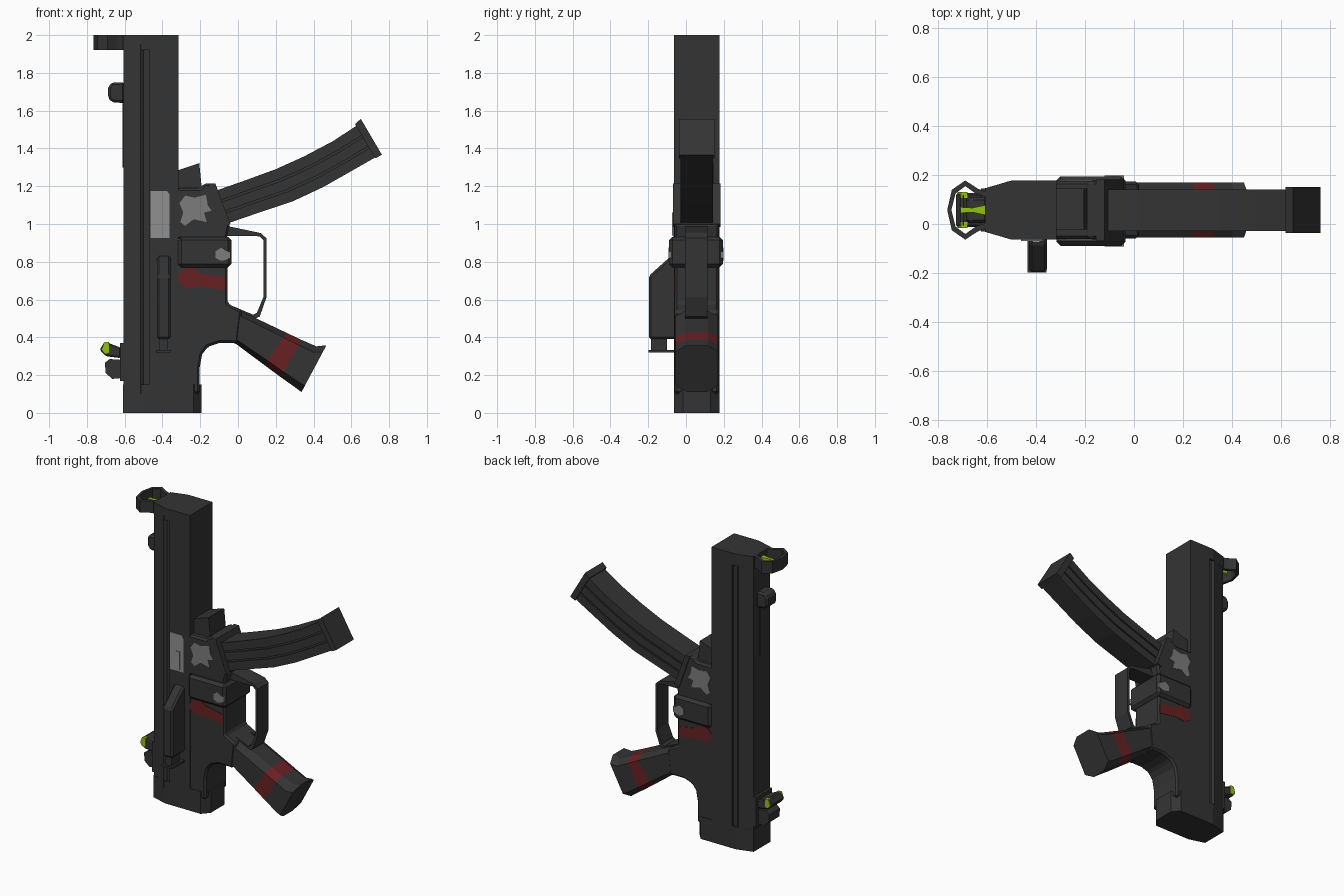
import bpy, bmesh

CY = 0.057  # middle plane of the body in y


def material(name, rgb):
    m = bpy.data.materials.new(name)
    m.diffuse_color = (*rgb, 1)
    return m


DARK = material("dark_metal", (0.034, 0.034, 0.034))
STEEL = material("bare_steel", (0.28, 0.28, 0.28))
WORN = material("worn_grey", (0.20, 0.20, 0.20))
RED = material("red_paint", (0.14, 0.015, 0.016))
GREEN = material("sight_green", (0.28, 0.55, 0.005))


def finish(name, bm, mats, bevel=0):
    bmesh.ops.recalc_face_normals(bm, faces=bm.faces)
    me = bpy.data.meshes.new(name)
    bm.to_mesh(me)
    bm.free()
    for m in mats:
        me.materials.append(m)
    ob = bpy.data.objects.new(name, me)
    bpy.context.collection.objects.link(ob)
    if bevel:
        b = ob.modifiers.new("bevel", 'BEVEL')
        b.width, b.segments = bevel, 1
        b.limit_method, b.angle_limit = 'ANGLE', 0.6
    return ob


def prism(name, pts, axis, a, b, mat=DARK, bevel=0):
    """Extrude a 2D profile along an axis from a to b."""
    def put(p, t):
        u, v = p
        return {'x': (t, u, v), 'y': (u, t, v), 'z': (u, v, t)}[axis]
    bm = bmesh.new()
    lo = [bm.verts.new(put(p, a)) for p in pts]
    hi = [bm.verts.new(put(p, b)) for p in pts]
    bm.faces.new(lo)
    bm.faces.new(hi)
    n = len(pts)
    for i in range(n):
        j = (i + 1) % n
        bm.faces.new((lo[i], lo[j], hi[j], hi[i]))
    return finish(name, bm, [mat], bevel)


def box(name, x, y, z, mat=DARK, bevel=0):
    pts = [(x[0], z[0]), (x[1], z[0]), (x[1], z[1]), (x[0], z[1])]
    return prism(name, pts, 'y', y[0], y[1], mat, bevel)


def loft(name, tops, bottoms, section, red_span=None):
    """Sweep a (t, y) section between matching top and bottom edge points."""
    bm = bmesh.new()
    rings = []
    for (tx, tz), (bx, bz) in zip(tops, bottoms):
        rings.append([bm.verts.new((bx + (tx - bx) * t, CY + y, bz + (tz - bz) * t))
                      for t, y in section])
    n = len(section)
    for k in range(len(rings) - 1):
        for i in range(n):
            j = (i + 1) % n
            f = bm.faces.new((rings[k][i], rings[k][j], rings[k + 1][j], rings[k + 1][i]))
            f.material_index = 1 if k == red_span else 0
    bm.faces.new(rings[0])
    bm.faces.new(rings[-1])
    return finish(name, bm, [DARK, RED])


def mirrored(half):
    """Complete an (x, y) outline about the middle plane."""
    return half + [(x, 2 * CY - y) for x, y in reversed(half) if abs(y - CY) > 1e-4]


# Receiver: lower slab, narrower chamfered upper tube, end caps
prism("receiver_slab", mirrored([(-0.316, 0.178), (-0.47, 0.178)]), 'z', 0.1, 1.95)
prism("receiver_tube", mirrored([(-0.46, 0.162), (-0.50, 0.162), (-0.515, 0.174), (-0.607, 0.145)]),
      'z', 0.1, 1.95)
prism("muzzle_cap", mirrored([(-0.316, 0.178), (-0.50, 0.178), (-0.61, 0.146)]), 'z', 1.92, 2.0)
prism("end_cap", mirrored([(-0.193, 0.13), (-0.235, 0.178), (-0.50, 0.178), (-0.61, 0.146)]),
      'z', 0.0, 0.15)
box("cocking_slot", (-0.611, -0.60), (0.035, 0.08), (1.3, 1.66))

# Ejection port plate and its small inner step
prism("ejection_port", [(-0.463, 0.925), (-0.362, 0.925), (-0.362, 1.155), (-0.375, 1.175),
                        (-0.463, 1.175)], 'y', -0.069, -0.055, STEEL)
box("ejection_step", (-0.415, -0.385), (-0.075, -0.06), (0.94, 1.06), STEEL)

# Side slide block with its foot
prism("side_block", [(-0.05, 0.83), (-0.08, 0.83), (-0.197, 0.725), (-0.197, 0.39), (-0.05, 0.39)],
      'x', -0.43, -0.355, DARK, 0.012)
box("block_stem", (-0.415, -0.37), (-0.185, -0.10), (0.33, 0.40))
box("block_foot", (-0.435, -0.357), (-0.198, -0.06), (0.32, 0.333))

# Lower housing with curved cut-out behind the grip
prism("lower_housing", [(-0.33, 0.80), (-0.055, 0.80), (-0.055, 0.58), (0.02, 0.54), (0.0, 0.365),
                        (-0.03, 0.37), (-0.10, 0.37), (-0.16, 0.35), (-0.19, 0.31), (-0.203, 0.24),
                        (-0.203, 0.10), (-0.33, 0.10)], 'y', -0.060, 0.174, DARK, 0.012)
prism("red_housing_band", [(-0.315, 0.73), (-0.29, 0.76), (-0.24, 0.77), (-0.20, 0.74), (-0.066, 0.715),
                           (-0.066, 0.65), (-0.20, 0.67), (-0.265, 0.66), (-0.315, 0.69)],
      'y', -0.063, 0.177, RED)

# Pistol grip, with one red ring
grip_section = [(0, -0.05), (0.14, -0.113), (0.86, -0.113), (1, -0.06),
                (1, 0.06), (0.86, 0.113), (0.14, 0.113), (0, 0.05)]
loft("grip",
     [(-0.04, 0.565), (0.255, 0.425), (0.335, 0.387), (0.415, 0.352), (0.468, 0.358)],
     [(-0.02, 0.372), (0.14, 0.253), (0.225, 0.19), (0.31, 0.13), (0.336, 0.11)],
     grip_section, red_span=1)

# Magazine well: wide collar, slanted throat, front nose
box("well_collar", (-0.318, -0.035), (-0.09, 0.195), (0.77, 0.932), DARK, 0.018)
prism("well_throat", [(-0.33, 0.92), (-0.06, 0.92), (-0.045, 0.99), (-0.13, 1.215), (-0.18, 1.215),
                      (-0.20, 1.19), (-0.33, 1.19)], 'y', -0.062, 0.176, DARK, 0.012)
prism("well_lip", [(-0.075, 0.985), (-0.04, 1.0), (-0.12, 1.215), (-0.155, 1.215)], 'y', -0.068, 0.182)
prism("well_nose", [(-0.33, 1.17), (-0.19, 1.17), (-0.205, 1.322), (-0.33, 1.28)], 'y', -0.022, 0.145)

# Worn patches on both sides of the well
prism("throat_patch", [(-0.31, 1.11), (-0.28, 1.15), (-0.23, 1.14), (-0.17, 1.155), (-0.16, 1.10),
                       (-0.14, 1.07), (-0.18, 1.06), (-0.165, 1.01), (-0.235, 1.025),
                       (-0.28, 0.99), (-0.305, 1.01), (-0.29, 1.06)], 'y', -0.066, 0.180, WORN)
prism("collar_patch", [(-0.12, 0.855), (-0.09, 0.875), (-0.06, 0.855), (-0.04, 0.855), (-0.04, 0.82),
                       (-0.065, 0.81), (-0.09, 0.805), (-0.12, 0.82)], 'y', -0.093, 0.198, WORN)

# Curved magazine: thin core, raised strips on the sides, end cap
mag_top = [(-0.15, 1.165), (0.03, 1.228), (0.20, 1.29), (0.35, 1.358), (0.50, 1.437), (0.635, 1.525)]
mag_low = [(-0.07, 0.998), (0.11, 1.06), (0.29, 1.12), (0.45, 1.195), (0.60, 1.28), (0.74, 1.36)]


def strip(t0, t1, half):
    return [(t0, -half), (t1, -half), (t1, half), (t0, half)]


loft("magazine_core", mag_top, mag_low, strip(0.01, 0.99, 0.077))
for i, (t0, t1) in enumerate([(0, 0.30), (0.36, 0.64), (0.70, 1)]):
    loft(f"magazine_strip_{i}", mag_top, mag_low, strip(t0, t1, 0.085))
prism("magazine_cap", [(0.62, 1.528), (0.65, 1.557), (0.762, 1.366), (0.727, 1.348)], 'y', -0.036, 0.152)

# Trigger guard loop
guard_outer = [(-0.06, 0.99), (0.12, 0.952), (0.15, 0.925), (0.15, 0.61), (0.115, 0.51),
               (0.07, 0.49), (-0.05, 0.54)]
guard_inner = [(-0.05, 0.575), (0.08, 0.52), (0.10, 0.53), (0.135, 0.615), (0.135, 0.915),
               (0.115, 0.935), (-0.06, 0.937)]
prism("trigger_guard", guard_outer + guard_inner, 'y', -0.005, 0.115)

# Front sight: open hood ring and green post
ring_outer = mirrored([(-0.60, 0.13), (-0.64, 0.145), (-0.69, 0.178), (-0.745, 0.14), (-0.764, CY)])
ring_inner = mirrored([(-0.60, 0.108), (-0.645, 0.123), (-0.69, 0.155), (-0.73, 0.125), (-0.747, CY)])
prism("front_sight_hood", ring_outer + ring_inner[::-1], 'z', 1.92, 2.0)
prism("front_sight_post", mirrored([(-0.605, 0.078), (-0.66, 0.066), (-0.71, 0.069)]),
      'z', 1.945, 1.97, GREEN)

# Cocking handle
prism("cocking_handle", [(-0.60, 1.64), (-0.67, 1.645), (-0.688, 1.67), (-0.688, 1.72),
                         (-0.67, 1.75), (-0.60, 1.75)], 'y', 0.005, 0.11, DARK, 0.012)

# Rear sight: base plate, rounded bracket, tilted drum with green marks
box("rear_sight_base", (-0.625, -0.60), (-0.03, 0.145), (0.17, 0.37))
prism("rear_sight_bracket", [(-0.61, 0.185), (-0.665, 0.18), (-0.70, 0.21), (-0.705, 0.265),
                             (-0.68, 0.285), (-0.61, 0.28)], 'y', 0.0, 0.115)
prism("rear_sight_drum", [(-0.732, 0.335), (-0.705, 0.378), (-0.62, 0.345), (-0.62, 0.29),
                          (-0.70, 0.30)], 'y', -0.012, 0.126, DARK, 0.008)
for i, y in enumerate((-0.016, 0.106)):
    prism(f"rear_sight_mark_{i}", [(-0.722, 0.335), (-0.708, 0.374), (-0.682, 0.374), (-0.682, 0.32),
                                   (-0.705, 0.312)], 'y', y, y + 0.024, GREEN)
